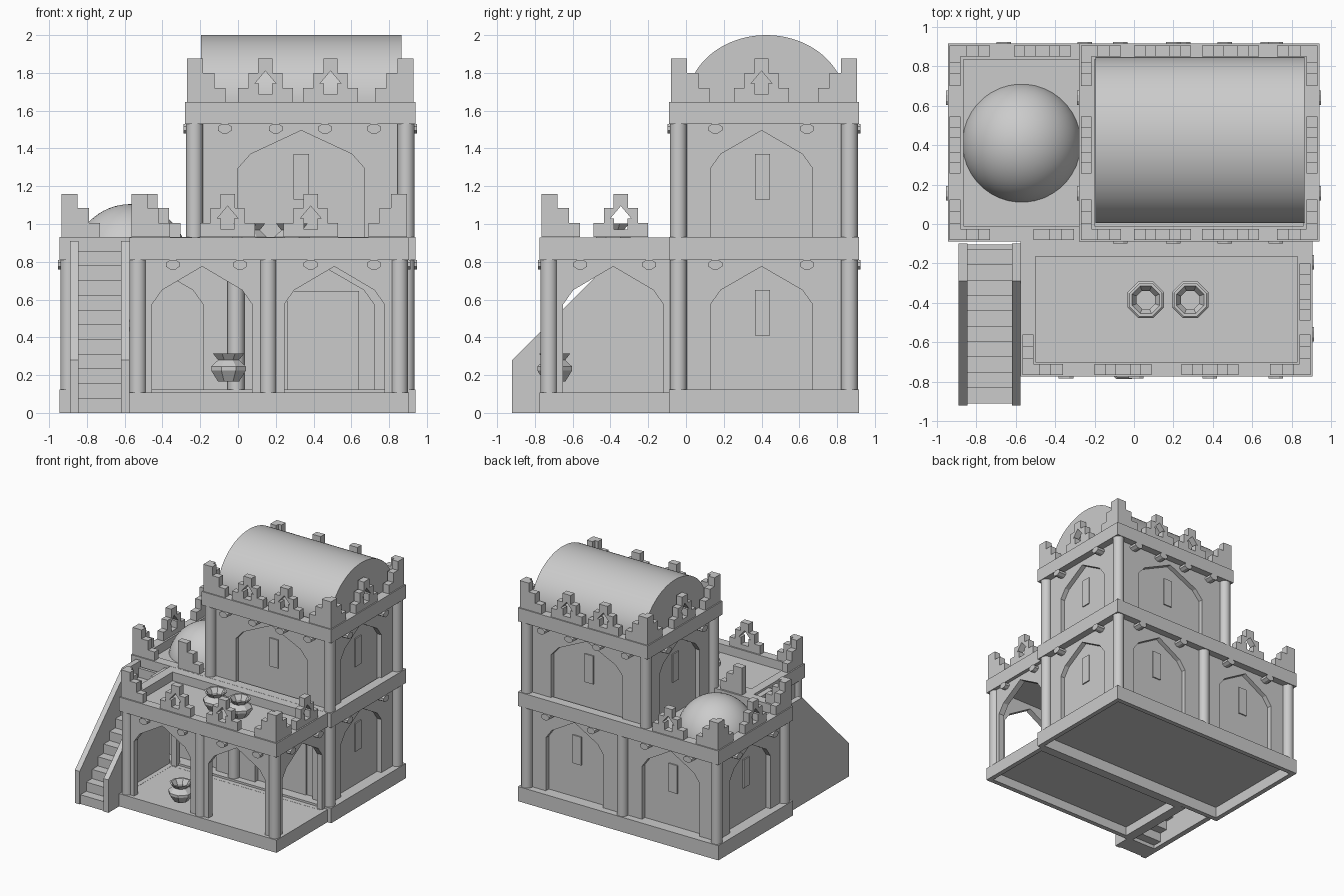
import bpy, bmesh, math
from mathutils import Vector

old = bpy.data.objects.get("Cube")
if old:
    bpy.data.objects.remove(old, do_unlink=True)

stone = bpy.data.materials.new("pale_stone")
stone.use_nodes = True
stone.diffuse_color = (0.6, 0.6, 0.6, 1)
stone.node_tree.nodes["Principled BSDF"].inputs["Base Color"].default_value = (0.6, 0.6, 0.6, 1)

# Footprints as x0, x1, y0, y1
MAIN = (-0.945, 0.94, -0.09, 0.915)
UPPER = (-0.28, 0.94, -0.09, 0.915)
PORCH = (-0.575, 0.905, -0.775, -0.09)
BASE, BAND0, BAND1, TOP0, TOP1 = 0.12, 0.81, 0.93, 1.53, 1.645


def finish(name, bm, smooth=False):
    bmesh.ops.recalc_face_normals(bm, faces=bm.faces)
    mesh = bpy.data.meshes.new(name)
    bm.to_mesh(mesh)
    bm.free()
    obj = bpy.data.objects.new(name, mesh)
    bpy.context.collection.objects.link(obj)
    mesh.materials.append(stone)
    if smooth:
        bpy.ops.object.select_all(action='DESELECT')
        obj.select_set(True)
        bpy.context.view_layer.objects.active = obj
        bpy.ops.object.shade_smooth_by_angle(angle=math.radians(35))
    return obj


def extrude(name, polys, vec, smooth=False):
    """Extrude touching flat polygons into one solid."""
    bm = bmesh.new()
    for poly in polys:
        bm.faces.new([bm.verts.new(p) for p in poly])
    bmesh.ops.remove_doubles(bm, verts=bm.verts, dist=1e-5)
    out = bmesh.ops.extrude_face_region(bm, geom=bm.faces[:], use_keep_orig=True)
    moved = [v for v in out["geom"] if isinstance(v, bmesh.types.BMVert)]
    bmesh.ops.translate(bm, verts=moved, vec=vec)
    # drop interior seams between neighbouring polygons
    inner = [f for f in bm.faces if all(len(e.link_faces) > 2 for e in f.edges)]
    if inner:
        bmesh.ops.delete(bm, geom=inner, context='FACES_ONLY')
    return finish(name, bm, smooth)


def put(side, rect, u, d, z):
    """Point on a side of a footprint, at depth d inward."""
    x0, x1, y0, y1 = rect
    return Vector({"front": (u, y0 + d, z), "back": (u, y1 - d, z),
                   "right": (x1 - d, u, z), "left": (x0 + d, u, z)}[side])


def prism(name, side, rect, polys, d0, d1):
    step = put(side, rect, 0, d1, 0) - put(side, rect, 0, d0, 0)
    return extrude(f"{side}_{name}", [[put(side, rect, u, d0, z) for u, z in p] for p in polys], step)


def box(name, x0, x1, y0, y1, z0, z1):
    return extrude(name, [[(x0, y0, z0), (x1, y0, z0), (x1, y1, z0), (x0, y1, z0)]], (0, 0, z1 - z0))


def inset(rect, t):
    return rect[0] + t, rect[1] - t, rect[2] + t, rect[3] - t


def ring(name, rect, t, z0, z1):
    def loop(r):
        return [(r[0], r[2], z0), (r[1], r[2], z0), (r[1], r[3], z0), (r[0], r[3], z0)]
    o, i = loop(rect), loop(inset(rect, t))
    quads = [[o[k], o[(k + 1) % 4], i[(k + 1) % 4], i[k]] for k in range(4)]
    return extrude(name, quads, (0, 0, z1 - z0))


def lathe(name, x, y, profile, sides, smooth=False):
    bm = bmesh.new()
    rows = []
    for r, z in profile:
        angles = [(k + 0.5) * math.tau / sides for k in range(sides)]
        rows.append([bm.verts.new((x + r * math.cos(a), y + r * math.sin(a), z)) for a in angles])
    for a, b in zip(rows, rows[1:]):
        for k in range(sides):
            n = (k + 1) % sides
            bm.faces.new((a[k], a[n], b[n], b[k]))
    bm.faces.new(rows[0])
    bm.faces.new(rows[-1])
    return finish(name, bm, smooth)


def column(x, y, z0, z1):
    lathe("column", x, y, [(0.045, z0), (0.045, z1)], 20, True)


def wall(side, rect, u0, u1, z0, z1, arches, d0=0.06, d1=0.1):
    """Wall panel with pointed arch openings (centre, half width)."""
    pts = [(u0, z0)]
    for c, h in arches:
        left = [(-h, z0), (-h, z1 - 0.235), (-0.8 * h, z1 - 0.16), (0, z1 - 0.035)]
        pts += [(c + a, z) for a, z in left] + [(c - a, z) for a, z in left[-2::-1]]
    pts += [(u1, z0), (u1, z1), (u0, z1)]
    prism("arched_wall", side, rect, [pts], d0, d1)


def plate(name, side, rect, c, half, z0, z1):
    prism(name, side, rect, [[(c - half, z0), (c + half, z0), (c + half, z1), (c - half, z1)]], 0.09, 0.105)


def merlon(side, rect, c, z):
    """Stepped battlement with an arrow-shaped hole."""
    half = [(0, 0), (0.145, 0), (0.145, 0.075), (0.09, 0.075), (0.09, 0.155), (0.038, 0.155),
            (0.038, 0.23), (0, 0.23), (0, 0.165), (0.055, 0.1), (0.035, 0.1), (0.035, 0.04), (0, 0.04)]
    prism("merlon", side, rect, [[(c + s * u, z + h) for u, h in half] for s in (1, -1)], 0.01, 0.065)


def corner(side, rect, start, s, z):
    steps = [(0, 0), (0.205, 0), (0.205, 0.075), (0.145, 0.075), (0.145, 0.155), (0.085, 0.155),
             (0.085, 0.23), (0, 0.23)]
    prism("corner_merlon", side, rect, [[(start + s * u, z + h) for u, h in steps]], 0.01, 0.065)


def pegs(side, rect, places, z):
    for c in places:
        hexagon = [(c + 0.037 * u, z + 0.025 * (h - 1)) for u, h in
                   ((-1, 0.4), (-1, -0.4), (-0.4, -1), (0.4, -1), (1, -0.4), (1, 0.4), (0.4, 1), (-0.4, 1))]
        prism("beam_end", side, rect, [hexagon], -0.008, 0.08)


# Hollow plinths with floor slabs
for name, rect, top in (("house", MAIN, BASE + 0.005), ("porch", PORCH, BASE - 0.012)):
    ring(name + "_plinth", rect, 0.04, 0, top)
    box(name + "_floor", *inset(rect, 0.02), top - 0.03, top - 0.001)

# Solid cores, roof slabs and the bands around them
box("lower_core", *inset(MAIN, 0.1), 0.1, 0.85)
box("upper_core", *inset(UPPER, 0.1), 0.84, 1.6)
for name, rect, z0, z1, t in (("house", MAIN, BAND0, BAND1, 0.08), ("porch", PORCH, BAND0, BAND1 - 0.001, 0.075),
                              ("upper", UPPER, TOP0, TOP1, 0.08)):
    ring(name + "_band", rect, t, z0, z1)
    box(name + "_roof_slab", *inset(rect, 0.03), z0 + 0.002, z0 + 0.045)

# Lower and upper walls with blind arches, slit windows and beam ends
for side in ("front", "back"):
    wall(side, MAIN, -0.885, 0.88, BASE, BAND0, [(-0.455, 0.27), (0.45, 0.27)])
    wall(side, UPPER, -0.22, 0.88, 0.85, TOP0, [(0.335, 0.335)])
    plate("upper_slit", side, UPPER, 0.335, 0.04, 1.13, 1.37)
    pegs(side, UPPER, (-0.07, 0.2, 0.46, 0.72), TOP0)
for side in ("left", "right"):
    for rect, z0, z1, slit in ((MAIN, BASE, BAND0, 0.41), (UPPER, 0.85, TOP0, 1.13)):
        wall(side, rect, -0.03, 0.855, z0, z1, [(0.4, 0.27)])
        plate("slit", side, rect, 0.405, 0.04, slit, slit + 0.24)
        pegs(side, rect, (0.155, 0.64), z1)
for c in (-0.455, 0.45):
    plate("lower_slit", "back", MAIN, c, 0.04, 0.41, 0.65)
plate("door", "front", MAIN, 0.45, 0.19, BASE, 0.645)
pegs("back", MAIN, (-0.66, -0.25, 0.25, 0.68), BAND0)

# Porch walls with open arches
wall("front", PORCH, -0.53, 0.85, 0.1, BAND0, [(-0.19, 0.265), (0.51, 0.265)], 0.03, 0.08)
for side in ("left", "right"):
    wall(side, PORCH, -0.73, -0.07, 0.1, BAND0, [(-0.385, 0.265)], 0.03, 0.08)
pegs("front", PORCH, (-0.345, 0.01, 0.385, 0.72), BAND0)
pegs("right", PORCH, (-0.56, -0.195), BAND0)

# Columns
for y in (-0.04, 0.865):
    for x in (-0.895, -0.01, 0.89):
        column(x, y, BASE, BAND0 + 0.01)
    for x in (-0.23, 0.89):
        column(x, y, 0.85, TOP0 + 0.01)
for x in (-0.53, 0.16, 0.855):
    column(x, -0.725, 0.1, BAND0 + 0.01)

# Battlements of the upper roof
for side in ("front", "back"):
    for c in (0.145, 0.49):
        merlon(side, UPPER, c, TOP1)
    corner(side, UPPER, -0.27, 1, TOP1)
    corner(side, UPPER, 0.93, -1, TOP1)
for side in ("left", "right"):
    merlon(side, UPPER, 0.4, TOP1)
    corner(side, UPPER, -0.08, 1, TOP1)
    corner(side, UPPER, 0.905, -1, TOP1)

# Battlements of the terrace and the porch roof
merlon("back", MAIN, -0.465, BAND1)
merlon("left", MAIN, 0.4, BAND1)
for side, start, s in (("front", -0.935, 1), ("back", -0.935, 1), ("left", -0.08, 1),
                       ("left", 0.905, -1), ("front", -0.51, 1)):
    corner(side, MAIN, start, s, BAND1)
for c in (-0.055, 0.385):
    merlon("front", PORCH, c, BAND1)
merlon("right", PORCH, -0.345, BAND1)
for side, start, s in (("front", -0.565, 1), ("front", 0.895, -1), ("left", -0.765, 1), ("right", -0.765, 1)):
    corner(side, PORCH, start, s, BAND1)

# Dome on the terrace and barrel vault on the upper roof
quarter = [k * math.pi / 32 for k in range(16)]
lathe("dome", -0.57, 0.41, [(0.305 * math.cos(a), 0.8 + 0.305 * math.sin(a)) for a in quarter]
      + [(0.004, 1.105)], 40, True)
arc = [(-0.195, 0.425 + 0.42 * math.cos(k * math.pi / 40), 1.645 + 0.355 * math.sin(k * math.pi / 40))
       for k in range(41)]
extrude("barrel_vault", [[(-0.195, 0.845, 1.59)] + arc + [(-0.195, 0.005, 1.59)]], (1.06, 0, 0), True)

# Stair with two solid side walls
cheek = [(-0.92, 0), (-0.92, 0.28), (-0.29, 0.91), (-0.1, 0.91), (-0.1, 0)]
for x in (-0.89, -0.62):
    extrude("stair_side", [[(x, y, z) for y, z in cheek]], (0.045, 0, 0))
for k in range(11):
    rise = 0.078
    y = -0.91 + k * rise
    box("stair_step", -0.85, -0.61, y, min(y + 2 * rise, -0.105), max(0, (k - 0.6) * rise), (k + 1) * rise)

# Eight-sided pots
for x, y, z in ((-0.05, -0.695, 0.165), (0.06, -0.385, 0.852), (0.285, -0.385, 0.852)):
    shape = [(0.06, 0), (0.1, 0.06), (0.1, 0.08), (0.06, 0.115), (0.09, 0.15), (0.075, 0.15), (0.05, 0.11), (0.05, 0.03)]
    lathe("pot", x, y, [(r, z + h) for r, h in shape], 8)
